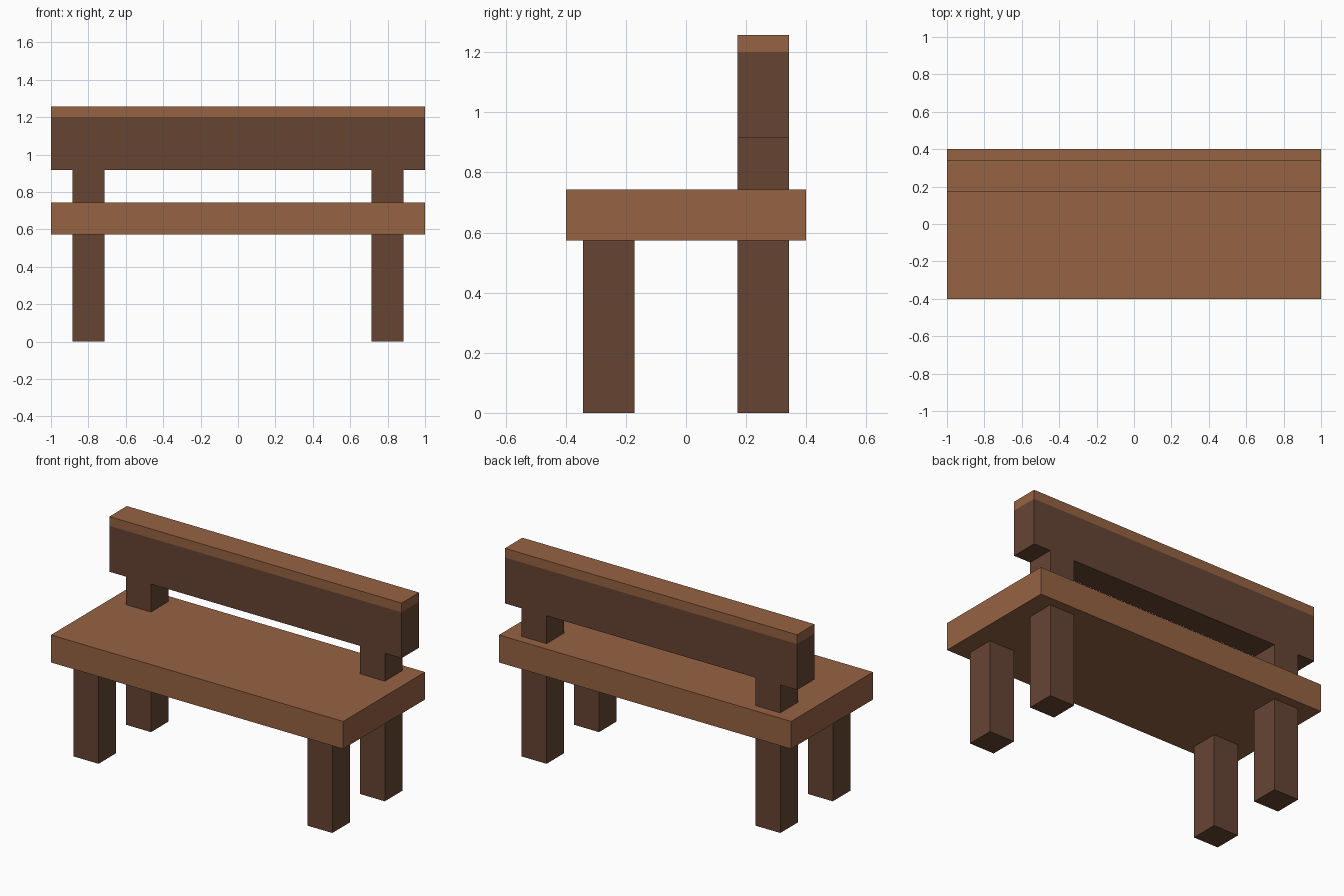
import bpy, bmesh
from mathutils import Matrix, Vector

cube = bpy.data.objects.get("Cube")
if cube:
    bpy.data.objects.remove(cube, do_unlink=True)


def material(name, colour):
    mat = bpy.data.materials.new(name)
    mat.use_nodes = True
    mat.diffuse_color = colour
    mat.node_tree.nodes["Principled BSDF"].inputs["Base Color"].default_value = colour
    return mat


light_wood = material("light wood", (0.305, 0.122, 0.0545, 1))
dark_wood = material("dark wood", (0.133, 0.058, 0.034, 1))


def box(name, low, high, mats, band_z=None):
    """Box between two corners; faces above band_z take the second material."""
    low, high = Vector(low), Vector(high)
    bm = bmesh.new()
    bmesh.ops.create_cube(bm, size=1, matrix=Matrix.Translation((low + high) / 2)
                          @ Matrix.Diagonal((*(high - low), 1)))
    if band_z is not None:
        bmesh.ops.bisect_plane(bm, geom=bm.verts[:] + bm.edges[:] + bm.faces[:],
                               plane_co=(0, 0, band_z), plane_no=(0, 0, 1))
        for face in bm.faces:
            face.material_index = int(face.calc_center_median().z > band_z)
    mesh = bpy.data.meshes.new(name)
    bm.to_mesh(mesh)
    bm.free()
    for mat in mats:
        mesh.materials.append(mat)
    obj = bpy.data.objects.new(name, mesh)
    bpy.context.collection.objects.link(obj)
    return obj


SEAT_LOW, SEAT_TOP, BACK_LOW, BACK_TOP = 0.573, 0.743, 0.916, 1.257
INNER, OUTER = 0.715, 0.885      # leg extent in x
NEAR, FAR = 0.171, 0.342         # leg extent in y

# Seat slab
box("seat", (-1, -0.4, SEAT_LOW), (1, 0.4, SEAT_TOP), [light_wood])

# Backrest board with a lighter top band
box("backrest", (-1, NEAR, BACK_LOW), (1, FAR, BACK_TOP),
    [dark_wood, light_wood], band_z=1.2)

# Legs and backrest posts on both sides
for side, x0, x1 in (("left", INNER, OUTER), ("right", -OUTER, -INNER)):
    box(f"front_leg_{side}", (x0, -FAR, 0), (x1, -NEAR, SEAT_LOW), [dark_wood])
    box(f"back_leg_{side}", (x0, NEAR, 0), (x1, FAR, SEAT_LOW), [dark_wood])
    box(f"backrest_post_{side}", (x0, NEAR, SEAT_TOP), (x1, FAR, BACK_LOW), [dark_wood])
